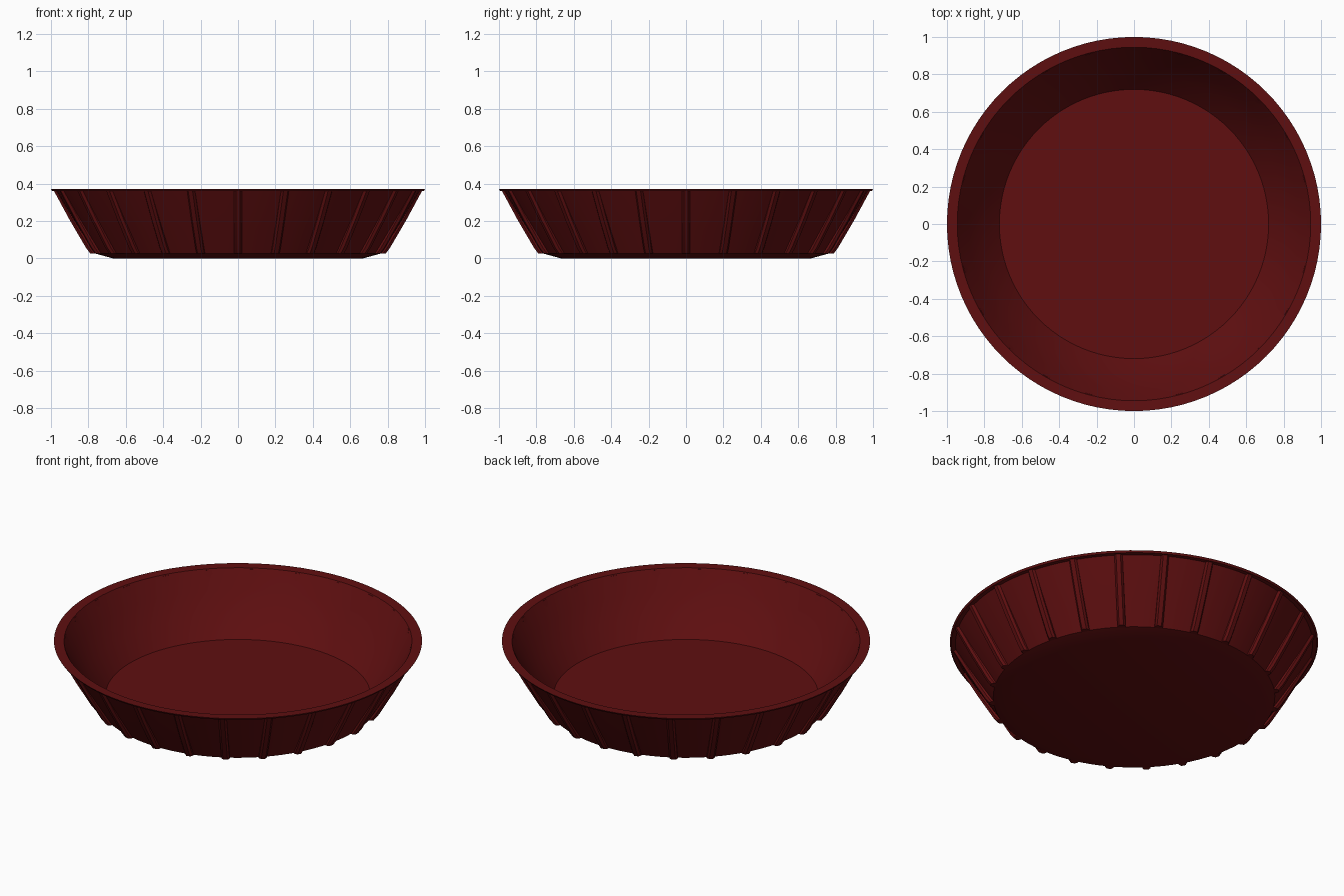
import bpy, bmesh, math
from mathutils import Matrix, Vector

cube = bpy.data.objects.get("Cube")
if cube:
    bpy.data.objects.remove(cube, do_unlink=True)

glaze = bpy.data.materials.new("dark red glaze")
glaze.use_nodes = True
colour = (0.115, 0.0047, 0.0052, 1)
glaze.diffuse_color = colour
glaze.node_tree.nodes["Principled BSDF"].inputs["Base Color"].default_value = colour

SEGMENTS = 96
RIBS = 24


def finish(bm, name, angle):
    bmesh.ops.recalc_face_normals(bm, faces=bm.faces)
    mesh = bpy.data.meshes.new(name)
    bm.to_mesh(mesh)
    bm.free()
    mesh.materials.append(glaze)
    obj = bpy.data.objects.new(name, mesh)
    bpy.context.collection.objects.link(obj)
    bpy.ops.object.select_all(action='DESELECT')
    obj.select_set(True)
    bpy.context.view_layer.objects.active = obj
    bpy.ops.object.shade_smooth_by_angle(angle=math.radians(angle))
    return obj


def lathe(name, profile, angle):
    """Spin a (radius, height) profile; its two ends are closed with flat discs."""
    bm = bmesh.new()
    rings = []
    for r, z in profile:
        rings.append([bm.verts.new((r * math.cos(a), r * math.sin(a), z))
                      for a in (2 * math.pi * i / SEGMENTS for i in range(SEGMENTS))])
    for low, high in zip(rings, rings[1:]):
        for i in range(SEGMENTS):
            j = (i + 1) % SEGMENTS
            bm.faces.new((low[i], low[j], high[j], high[i]))
    bm.faces.new(rings[0])
    bm.faces.new(rings[-1])
    return finish(bm, name, angle)


# Dish: foot, flared outer wall, thin lip, inner wall and floor
lathe("dish", [
    (0.67, 0.0), (0.765, 0.026),
    (0.84, 0.145), (0.905, 0.25), (0.97, 0.359),
    (0.993, 0.359), (1.0, 0.37),
    (0.945, 0.368),
    (0.885, 0.265), (0.81, 0.15), (0.72, 0.043),
], 28)

# Ribs: chamfered strips running up the outer wall, with a level lower end
bm = bmesh.new()
path = [(0.789, 0.025), (0.812, 0.055), (0.90, 0.205), (0.985, 0.362)]
section = [(-0.022, -0.045), (-0.022, -0.015), (-0.012, 0.0),
           (0.012, 0.0), (0.022, -0.015), (0.022, -0.045)]
for k in range(RIBS):
    turn = Matrix.Rotation(2 * math.pi * k / RIBS, 3, 'Z')
    rings = [[bm.verts.new(turn @ Vector((r + depth, side, z))) for side, depth in section]
             for r, z in path]
    n = len(section)
    for low, high in zip(rings, rings[1:]):
        for i in range(n):
            j = (i + 1) % n
            bm.faces.new((low[i], low[j], high[j], high[i]))
    bm.faces.new(rings[0])
    bm.faces.new(rings[-1])
finish(bm, "wall_ribs", 30)
